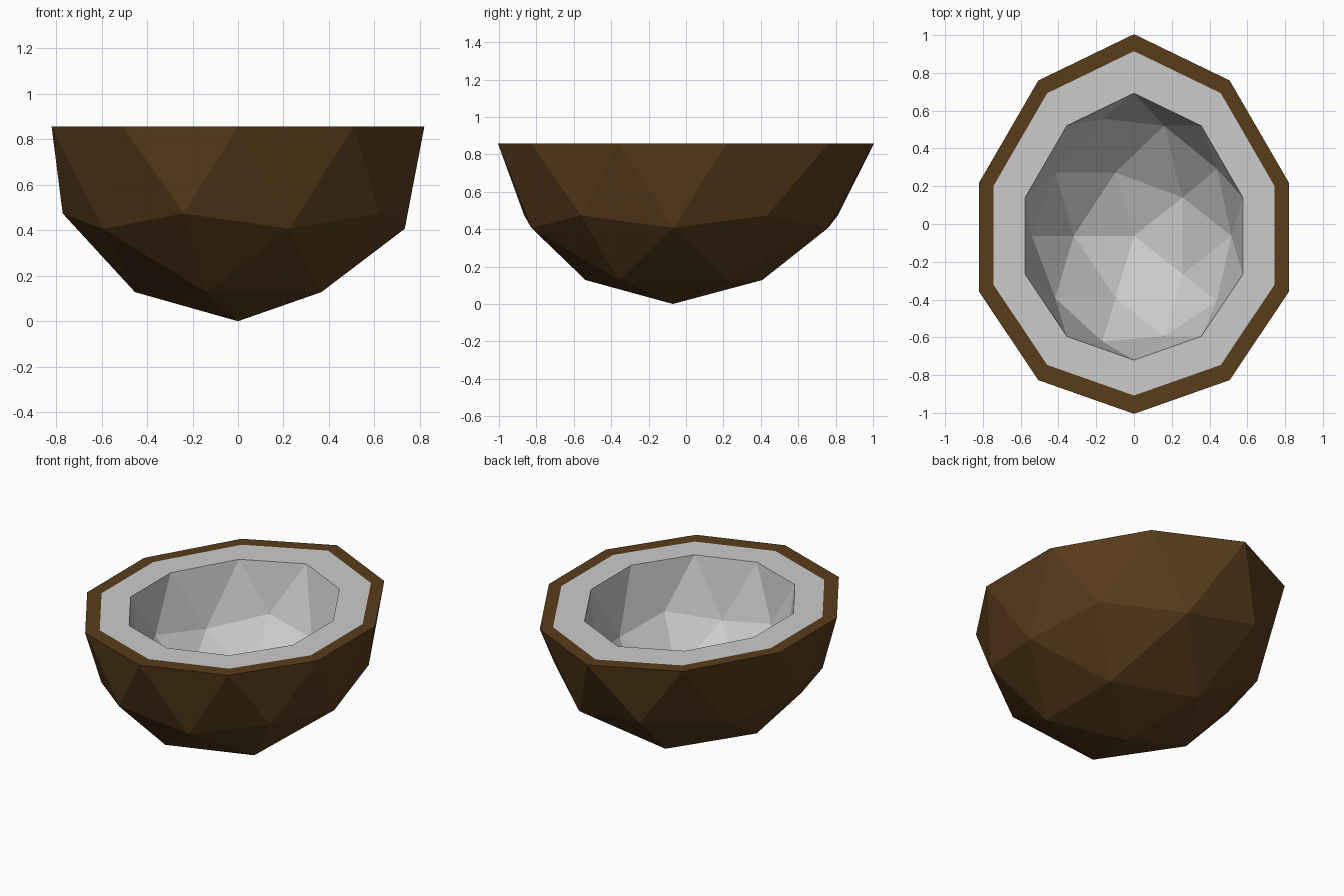
import bpy, bmesh
from mathutils import Vector

if "Cube" in bpy.data.objects:
    bpy.data.objects.remove(bpy.data.objects["Cube"])

RIM = 0.857      # height of the cut
CY = -0.07       # centre of the round body


def shell_point(p):
    """Unit sphere point -> outer husk, with the +y end drawn out to a tip."""
    tip = 0.14 * (max(0.0, p.y - 0.31) / 0.69) ** 2
    return Vector((0.862 * p.x, CY + 0.935 * p.y + tip, RIM * (1 + p.z)))


def scaled_point(p, k, cy, depth):
    """Same outline shrunk by k around cy, with its own depth."""
    q = shell_point(p)
    return Vector((q.x * k, cy + k * (q.y - CY), RIM + depth * p.z))


def boundary_point(p):
    return scaled_point(p, 0.907, -0.06, 0)


def cavity_point(p):
    return scaled_point(p, 0.703, -0.063, 0.70)


def half_bowl(name, body, rim, inside):
    """Lower half of a low-poly icosphere plus a flat rim band."""
    bm = bmesh.new()
    bmesh.ops.create_icosphere(bm, subdivisions=2, radius=1)
    bmesh.ops.delete(bm, geom=[v for v in bm.verts if v.co.z > 0.01], context='VERTS')
    bowl_verts = list(bm.verts)
    edges = [e for e in bm.edges if e.is_boundary]
    new = bmesh.ops.extrude_edge_only(bm, edges=edges)["geom"]
    rim_verts = [g for g in new if isinstance(g, bmesh.types.BMVert)]
    for v in bowl_verts:
        v.co = body(v.co)
    for v in rim_verts:
        v.co = rim(v.co)
    bm.normal_update()
    # rim faces up, cavity faces inward, husk faces outward
    rim_set = set(rim_verts)
    flip = []
    for f in bm.faces:
        if any(v in rim_set for v in f.verts):
            if f.normal.z < 0:
                flip.append(f)
        else:
            outward = f.normal.dot(f.calc_center_median() - Vector((0, CY, RIM))) > 0
            if outward == inside:
                flip.append(f)
    bmesh.ops.reverse_faces(bm, faces=flip)
    mesh = bpy.data.meshes.new(name)
    bm.to_mesh(mesh)
    bm.free()
    obj = bpy.data.objects.new(name, mesh)
    bpy.context.collection.objects.link(obj)
    return obj


# Brown husk with its rim band
husk = half_bowl("husk", shell_point, boundary_point, False)
brown = bpy.data.materials.new("husk_brown")
brown.diffuse_color = (0.10, 0.045, 0.011, 1)
brown.use_nodes = True
brown.node_tree.nodes["Principled BSDF"].inputs["Base Color"].default_value = brown.diffuse_color
husk.data.materials.append(brown)

# Pale flesh: cavity and flat cut surface
half_bowl("flesh", cavity_point, boundary_point, True)
